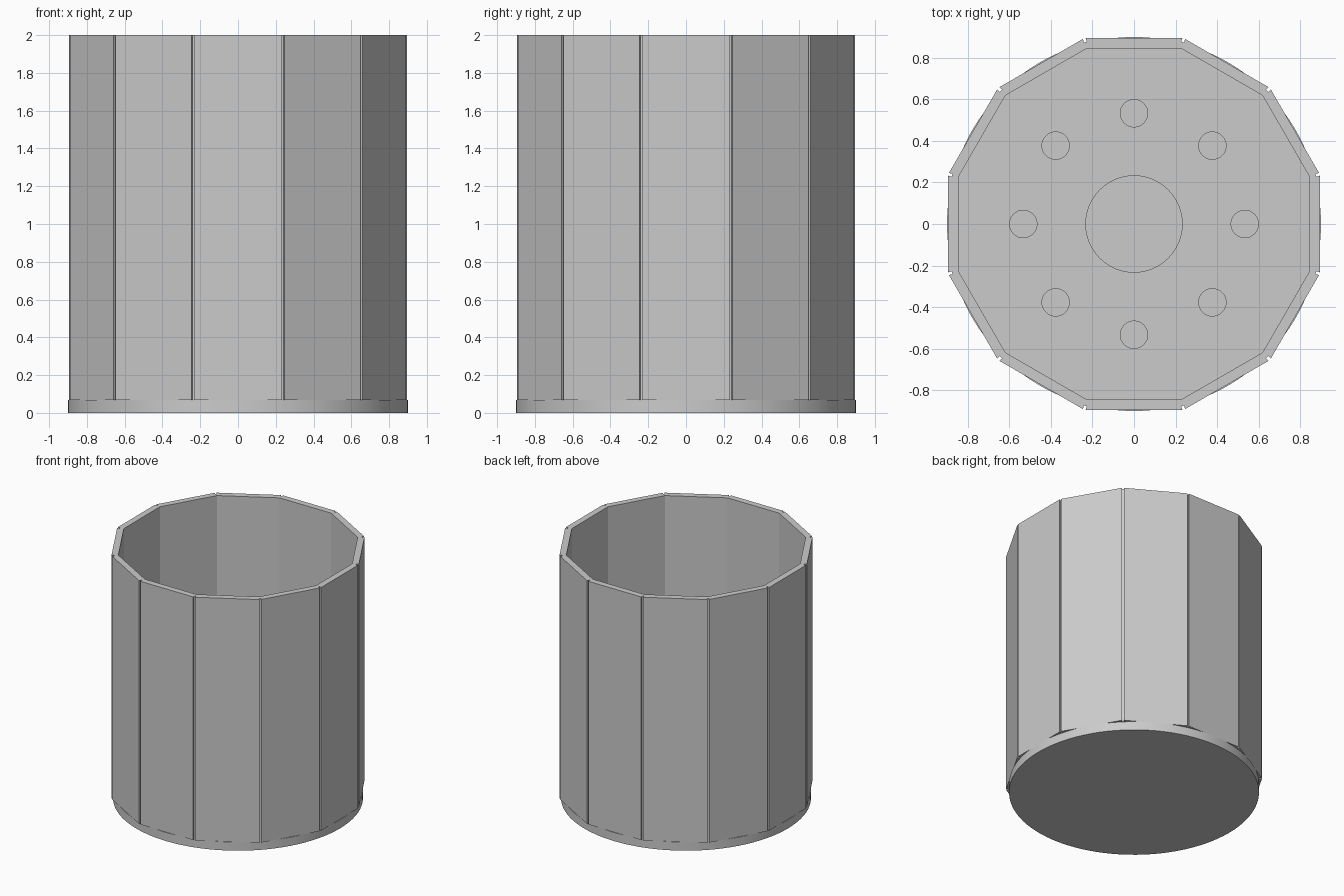
import bpy, bmesh, math
from mathutils import Matrix, Vector

default = bpy.data.objects.get("Cube")
if default:
    bpy.data.objects.remove(default, do_unlink=True)

SIDES = 12
HEIGHT = 2.0
BASE_TOP = 0.068
APOTHEM, INNER_APOTHEM = 0.894, 0.845
BASE_RADIUS = 0.9
GROOVE_HALF, GROOVE_DEPTH = 0.007, 0.02

grey = bpy.data.materials.new("light grey")
grey.use_nodes = True
colour = (0.6, 0.6, 0.6, 1)
grey.diffuse_color = colour
grey.node_tree.nodes["Principled BSDF"].inputs["Base Color"].default_value = colour


def make_object(name, bm):
    bmesh.ops.recalc_face_normals(bm, faces=bm.faces)
    mesh = bpy.data.meshes.new(name)
    bm.to_mesh(mesh)
    bm.free()
    mesh.materials.append(grey)
    obj = bpy.data.objects.new(name, mesh)
    bpy.context.collection.objects.link(obj)
    return obj


def add_cylinder(bm, x, y, radius, bottom, top, segments):
    bmesh.ops.create_cone(
        bm, cap_ends=True, segments=segments, radius1=radius, radius2=radius,
        depth=top - bottom, matrix=Matrix.Translation((x, y, (bottom + top) / 2)))


def corner_points(i):
    """Grooved outer outline and matching inner corner for one wall corner."""
    half = math.pi / SIDES
    angle = (2 * i + 1) * half
    out = Vector((math.cos(angle), math.sin(angle)))
    side = Vector((-out.y, out.x))
    corner = out * APOTHEM / math.cos(half)
    drop = out * GROOVE_HALF * math.tan(half)
    mouth = corner - drop
    floor = corner - out * GROOVE_DEPTH
    w = side * GROOVE_HALF
    inner = out * INNER_APOTHEM / math.cos(half)
    return [mouth - w, floor - w, floor + w, mouth + w], inner


# Twelve-sided wall with a narrow groove down each corner
bm = bmesh.new()
rings = []
for z in (BASE_TOP, HEIGHT):
    outer, inner = [], []
    for i in range(SIDES):
        pts, inn = corner_points(i)
        outer.append([bm.verts.new((*p, z)) for p in pts])
        inner.append(bm.verts.new((*inn, z)))
    rings.append((outer, inner))
(low_out, low_in), (high_out, high_in) = rings
for i in range(SIDES):
    j = (i + 1) % SIDES
    low = low_out[i] + [low_out[j][0]]
    high = high_out[i] + [high_out[j][0]]
    for k in range(4):
        bm.faces.new((low[k], low[k + 1], high[k + 1], high[k]))
    bm.faces.new((low_in[j], low_in[i], high_in[i], high_in[j]))
    for out, inn in rings:
        bm.faces.new((inn[i], *out[i][1:3]))
        bm.faces.new((inn[i], out[i][2], out[i][3], out[j][0], out[j][1], inn[j]))
make_object("pot_wall", bm)

# Round base
bm = bmesh.new()
add_cylinder(bm, 0, 0, BASE_RADIUS, 0, BASE_TOP, 96)
base = make_object("round_base", bm)

# Blind holes in the floor: one large in the middle and a ring of eight
bm = bmesh.new()
add_cylinder(bm, 0, 0, 0.232, 0.03, 0.2, 48)
for i in range(8):
    a = i * math.pi / 4
    add_cylinder(bm, 0.533 * math.cos(a), 0.533 * math.sin(a), 0.066, 0.03, 0.2, 32)
cutter = make_object("floor_hole_cutter", bm)
cutter.hide_render = True
cutter.hide_viewport = True
cut = base.modifiers.new("floor holes", 'BOOLEAN')
cut.operation = 'DIFFERENCE'
cut.object = cutter
cut.solver = 'EXACT'

# Apply the cut, drop the helper and smooth the round sides
bpy.context.view_layer.update()
bpy.ops.object.select_all(action='DESELECT')
base.select_set(True)
bpy.context.view_layer.objects.active = base
bpy.ops.object.modifier_apply(modifier=cut.name)
bpy.data.objects.remove(cutter, do_unlink=True)
bpy.ops.object.shade_smooth_by_angle(angle=math.radians(30))
